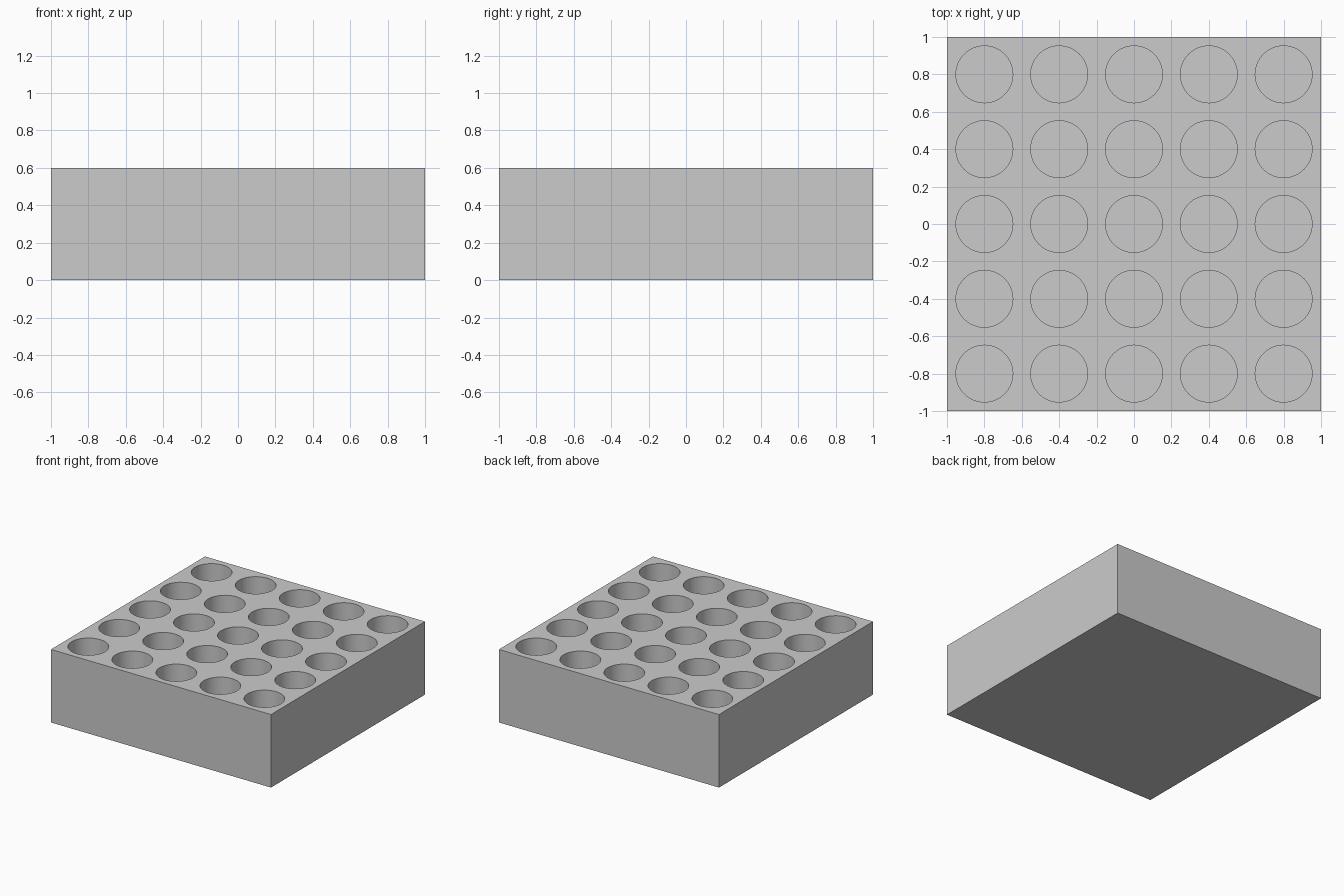
import bpy
import bmesh
from mathutils import Matrix
from math import radians

old = bpy.data.objects.get("Cube")
if old:
    bpy.data.objects.remove(old, do_unlink=True)

SIZE, HEIGHT = 2.0, 0.6
COUNT, PITCH = 5, 0.4
RADIUS, FLOOR = 0.152, 0.1

grey = bpy.data.materials.new("light grey")
grey.use_nodes = True
colour = (0.6, 0.6, 0.6, 1)
grey.diffuse_color = colour
grey.node_tree.nodes["Principled BSDF"].inputs["Base Color"].default_value = colour


def make_object(name, bm):
    mesh = bpy.data.meshes.new(name)
    bm.to_mesh(mesh)
    bm.free()
    mesh.materials.append(grey)
    obj = bpy.data.objects.new(name, mesh)
    bpy.context.collection.objects.link(obj)
    return obj


# Solid block
bm = bmesh.new()
bmesh.ops.create_cube(bm, size=1, matrix=Matrix.Translation((0, 0, HEIGHT / 2))
                      @ Matrix.Diagonal((SIZE, SIZE, HEIGHT, 1)))
block = make_object("rack_block", bm)

# Grid of round wells, cut from the top
bm = bmesh.new()
for row in range(COUNT):
    for col in range(COUNT):
        x, y = [(i - (COUNT - 1) / 2) * PITCH for i in (col, row)]
        bmesh.ops.create_cone(bm, cap_ends=True, segments=64, radius1=RADIUS,
                              radius2=RADIUS, depth=HEIGHT,
                              matrix=Matrix.Translation((x, y, FLOOR + HEIGHT / 2)))
cutter = make_object("well_cutters", bm)
cutter.hide_render = True

bpy.ops.object.select_all(action="DESELECT")
block.select_set(True)
bpy.context.view_layer.objects.active = block
cut = block.modifiers.new("wells", "BOOLEAN")
cut.operation = "DIFFERENCE"
cut.solver = "EXACT"
cut.object = cutter
bpy.ops.object.modifier_apply(modifier=cut.name)
bpy.data.objects.remove(cutter, do_unlink=True)

# Smooth well walls, crisp rims and corners
bpy.ops.object.shade_smooth_by_angle(angle=radians(30))
